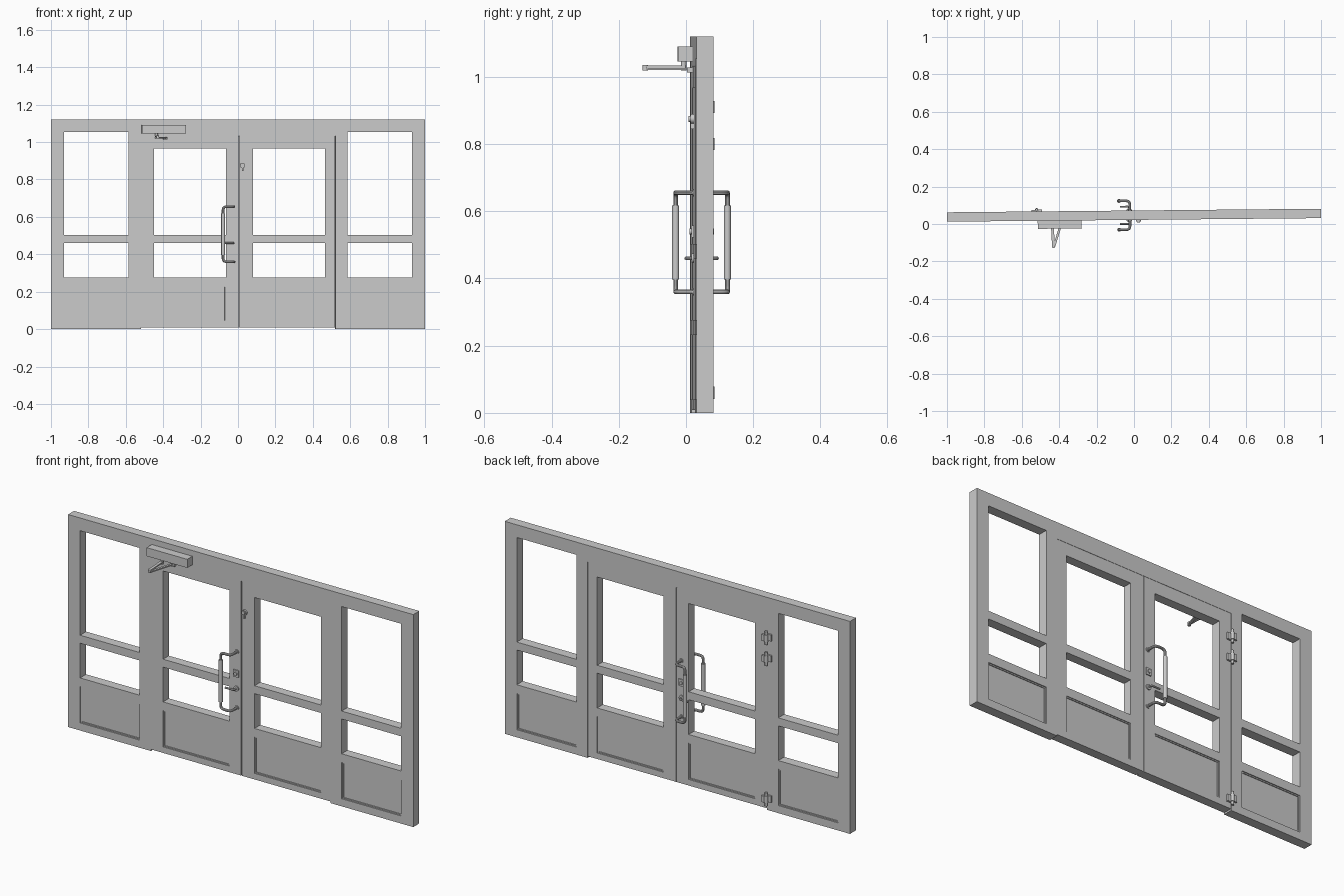
import bpy, bmesh, math
from mathutils import Matrix, Vector

if "Cube" in bpy.data.objects:
    bpy.data.objects.remove(bpy.data.objects["Cube"])

# One plain grey for the whole entrance
grey = bpy.data.materials.new("light_grey")
grey.use_nodes = True
grey.diffuse_color = (0.6, 0.6, 0.6, 1)
grey.node_tree.nodes["Principled BSDF"].inputs["Base Color"].default_value = (0.6, 0.6, 0.6, 1)

# The entrance is turned very slightly about the vertical
PLACE = Matrix.Translation((0, 0.047, 0)) @ Matrix.Rotation(0.0095, 4, 'Z')
HALF = 0.025


def finish(bm, name, smooth=False):
    bmesh.ops.recalc_face_normals(bm, faces=bm.faces)
    mesh = bpy.data.meshes.new(name)
    bm.to_mesh(mesh)
    bm.free()
    mesh.materials.append(grey)
    obj = bpy.data.objects.new(name, mesh)
    obj.matrix_world = PLACE
    bpy.context.collection.objects.link(obj)
    if smooth:
        round_off(obj)
    return obj


def round_off(obj):
    bpy.ops.object.select_all(action='DESELECT')
    obj.select_set(True)
    bpy.context.view_layer.objects.active = obj
    bpy.ops.object.shade_smooth_by_angle()


def slab(name, x0, x1, z0, z1, holes, half=HALF):
    """Flat slab with rectangular holes, made from a grid and extruded."""
    xs = sorted({x0, x1, *(v for h in holes for v in h[:2])})
    zs = sorted({z0, z1, *(v for h in holes for v in h[2:])})
    bm = bmesh.new()
    for a, b in zip(xs, xs[1:]):
        for c, d in zip(zs, zs[1:]):
            mx, mz = (a + b) / 2, (c + d) / 2
            if any(h[0] < mx < h[1] and h[2] < mz < h[3] for h in holes):
                continue
            bm.faces.new([bm.verts.new((x, -half, z)) for x, z in ((a, c), (b, c), (b, d), (a, d))])
    bmesh.ops.remove_doubles(bm, verts=bm.verts, dist=1e-5)
    moved = bmesh.ops.extrude_face_region(bm, geom=bm.faces[:], use_keep_orig=True)["geom"]
    verts = [v for v in moved if isinstance(v, bmesh.types.BMVert)]
    bmesh.ops.translate(bm, verts=verts, vec=(0, 2 * half, 0))
    return finish(bm, name)


def box(name, x0, x1, y0, y1, z0, z1):
    bm = bmesh.new()
    size = Matrix.Diagonal((x1 - x0, y1 - y0, z1 - z0, 1))
    centre = Matrix.Translation(((x0 + x1) / 2, (y0 + y1) / 2, (z0 + z1) / 2))
    bmesh.ops.create_cube(bm, size=1, matrix=centre @ size)
    return finish(bm, name)


def rod(name, start, end, r, sides=20):
    a, b = Vector(start), Vector(end)
    turn = (b - a).to_track_quat('Z', 'Y').to_matrix().to_4x4()
    bm = bmesh.new()
    bmesh.ops.create_cone(bm, cap_ends=True, segments=sides, radius1=r, radius2=r,
                          depth=(b - a).length, matrix=Matrix.Translation((a + b) / 2) @ turn)
    return finish(bm, name, True)


def link(name, start, end, width, height):
    """Flat bar between two points."""
    a, b = Vector(start), Vector(end)
    turn = (b - a).to_track_quat('X', 'Z').to_matrix().to_4x4()
    bm = bmesh.new()
    bmesh.ops.create_cube(bm, size=1, matrix=Matrix.Translation((a + b) / 2) @ turn
                          @ Matrix.Diagonal(((b - a).length, width, height, 1)))
    return finish(bm, name)


def tube(name, corners, r, bend=0.02):
    """Round tube through corners, each softened by a small arc."""
    pts = [Vector(c) for c in corners]
    path = [pts[0]]
    for p, q, s in zip(pts, pts[1:], pts[2:]):
        a, b = q + (p - q).normalized() * bend, q + (s - q).normalized() * bend
        for i in range(6):
            t = i / 5
            path.append(a * (1 - t) ** 2 + q * 2 * t * (1 - t) + b * t * t)
    path.append(pts[-1])
    curve = bpy.data.curves.new(name, 'CURVE')
    curve.dimensions = '3D'
    curve.bevel_depth = r
    curve.bevel_resolution = 3
    curve.use_fill_caps = True
    line = curve.splines.new('POLY')
    line.points.add(len(path) - 1)
    for point, co in zip(line.points, path):
        point.co = (*co, 1)
    curve.materials.append(grey)
    obj = bpy.data.objects.new(name, curve)
    obj.matrix_world = PLACE
    bpy.context.collection.objects.link(obj)
    bpy.ops.object.select_all(action='DESELECT')
    obj.select_set(True)
    bpy.context.view_layer.objects.active = obj
    bpy.ops.object.convert(target='MESH')
    round_off(bpy.context.object)


def column(x0, x1, top):
    """Lower panel, middle light and upper light of one bay."""
    return [(x0, x1, 0.04, 0.232), (x0, x1, 0.277, 0.46), (x0, x1, 0.502, top)]


# Fixed frame with side lights and the doorway
left_bay, right_bay = column(0.585, 0.93, 1.053), column(-0.93, -0.585, 1.053)
slab("fixed_frame", -1, 1, 0, 1.12, left_bay + right_bay + [(-0.52, 0.52, 0, 1.033)])

# Two door leaves
right_door, left_door = column(-0.45, -0.065, 0.967), column(0.08, 0.465, 0.967)
slab("right_door", -0.5195, 0.002, 0.008, 1.0325, right_door, HALF - 0.001)
slab("left_door", 0.008, 0.5195, 0.008, 1.0325, left_door, HALF - 0.001)
box("meeting_strip", 0.002, 0.008, -0.012, HALF - 0.002, 0.008, 1.03)

# Solid lower panels, set back within their openings
for name, bay in (("left_side", left_bay), ("right_side", right_bay),
                  ("left_door", left_door), ("right_door", right_door)):
    x0, x1, z0, z1 = bay[0]
    box(name + "_panel", x0, x1, -0.016, 0.016, z0, z1)
    inner = (x0 + 0.006, x1 - 0.006, z0 + 0.006, z1 - 0.006)
    slab(name + "_panel_bead", x0, x1, z0, z1, [inner], 0.02)

# Pull handles, levers and locks on both faces of the right door
for side, s in (("front", -1), ("back", 1)):
    wall, out = s * 0.022, s * 0.077
    tube(side + "_pull_tube", [(-0.022, wall, 0.655), (-0.022, out, 0.655), (-0.08, out, 0.655),
                               (-0.08, out, 0.36), (-0.022, out, 0.36), (-0.022, wall, 0.36)], 0.007)
    rod(side + "_pull_grip", (-0.08, out, 0.397), (-0.08, out, 0.617), 0.0105)
    for z in (0.36, 0.655):
        rod(side + "_pull_collar", (-0.022, wall, z), (-0.022, s * 0.028, z), 0.011)
    rod(side + "_lever_rose", (-0.025, wall, 0.46), (-0.025, s * 0.03, 0.46), 0.014)
    tube(side + "_lever", [(-0.025, wall, 0.46), (-0.025, s * 0.046, 0.46),
                           (-0.075, s * 0.046, 0.46)], 0.005, 0.008)
    box(side + "_lock_plate", -0.04, -0.01, min(wall, s * 0.03), max(wall, s * 0.03), 0.522, 0.558)
    rod(side + "_lock_cylinder", (-0.025, wall, 0.54), (-0.025, s * 0.036, 0.54), 0.009)

# Door closer with folding arm
box("closer_body", -0.515, -0.28, -0.068, -0.024, 1.045, 1.09)
rod("closer_pivot", (-0.437, -0.05, 1.018), (-0.437, -0.05, 1.047), 0.008)
link("closer_main_arm", (-0.437, -0.045, 1.03), (-0.432, -0.168, 1.03), 0.015, 0.007)
link("closer_fore_arm", (-0.43, -0.168, 1.023), (-0.388, -0.035, 1.023), 0.012, 0.007)
rod("closer_elbow", (-0.431, -0.164, 1.018), (-0.431, -0.164, 1.035), 0.008)
box("closer_foot", -0.4, -0.376, -0.04, -0.023, 1.013, 1.028)

# Turn latch on the left door
rod("latch_rose", (0.024, -0.022, 0.875), (0.024, -0.034, 0.875), 0.014)
rod("latch_knob", (0.024, -0.034, 0.875), (0.024, -0.04, 0.875), 0.009)
box("latch_tail", 0.02, 0.028, -0.034, -0.022, 0.845, 0.865)

# Hinges at the back of the right door
for z in (0.06, 0.80, 0.91):
    rod("hinge_pin", (-0.52, 0.033, z - 0.035), (-0.52, 0.033, z + 0.035), 0.007)
    box("hinge_frame_leaf", -0.548, -0.522, 0.022, 0.034, z - 0.012, z + 0.022)
    box("hinge_door_leaf", -0.518, -0.492, 0.022, 0.034, z - 0.022, z + 0.012)
    rod("hinge_knuckle", (-0.52, 0.033, z - 0.018), (-0.52, 0.033, z + 0.018), 0.01)
